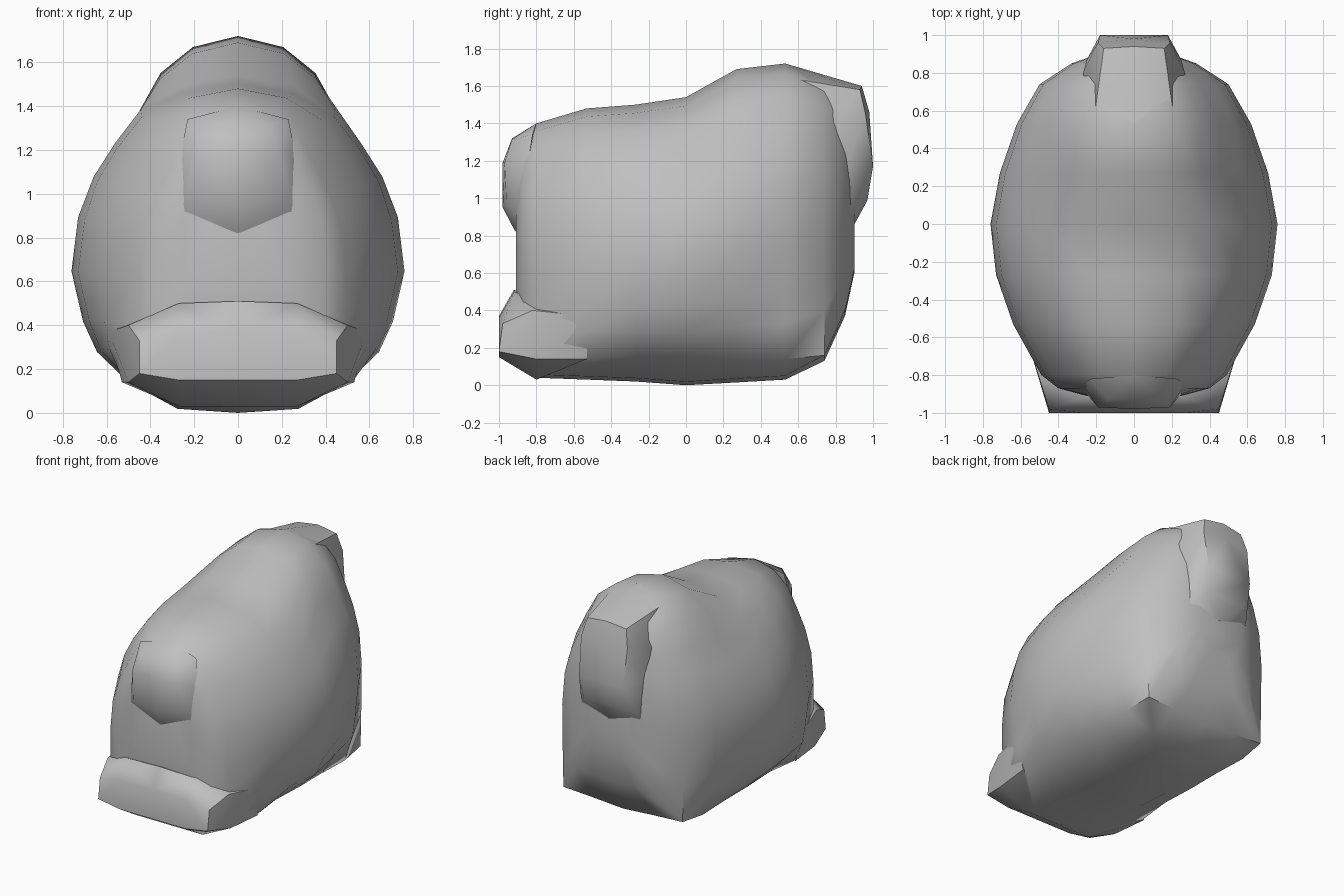
import bpy, bmesh, math

cube = bpy.data.objects.get("Cube")
if cube:
    bpy.data.objects.remove(cube, do_unlink=True)

# Plain stone grey
stone = bpy.data.materials.new("stone_grey")
stone.use_nodes = True
GREY = (0.52, 0.52, 0.52, 1)
stone.diffuse_color = GREY
stone.node_tree.nodes["Principled BSDF"].inputs["Base Color"].default_value = GREY


def finish(bm, name, angle):
    bmesh.ops.recalc_face_normals(bm, faces=bm.faces)
    mesh = bpy.data.meshes.new(name)
    bm.to_mesh(mesh)
    bm.free()
    obj = bpy.data.objects.new(name, mesh)
    mesh.materials.append(stone)
    bpy.context.collection.objects.link(obj)
    bpy.ops.object.select_all(action='DESELECT')
    obj.select_set(True)
    bpy.context.view_layer.objects.active = obj
    bpy.ops.object.shade_smooth_by_angle(angle=math.radians(angle))
    return obj


def hull(name, points, angle=42):
    """Convex lump from points mirrored across x."""
    bm = bmesh.new()
    for x, y, z in points:
        for side in ((1, -1) if x else (1,)):
            bm.verts.new((side * x, y, z))
    result = bmesh.ops.convex_hull(bm, input=bm.verts)
    loose = set(result["geom_interior"]) | set(result["geom_unused"])
    bmesh.ops.delete(bm, geom=[v for v in loose if isinstance(v, bmesh.types.BMVert)], context='VERTS')
    return finish(bm, name, angle)


# Half section: share of the half width, share of the height
SECTION = [(0, 0), (.36, .012), (.66, .09), (.84, .18), (.93, .27), (1, .42),
           (.96, .58), (.88, .7), (.76, .8), (.6, .9), (.35, .97), (0, 1)]
CORNER = 2
SHOULDER = 7

# Stations along y: y, half width, bottom corner x and z, bottom z, top z, shoulder width factor
STATIONS = [
    (-.91, .25, .22, .46, .42, 1.22, 1),
    (-.87, .40, .38, .3, .25, 1.32, .95),
    (-.8, .49, .48, .14, .04, 1.40, .95),
    (-.53, .64, .52, .14, .03, 1.48, 1),
    (-.27, .73, .5, .15, .02, 1.50, 1),
    (0, .76, .5, .14, 0, 1.54, .97),
    (.27, .71, .5, .14, .015, 1.69, .84),
    (.53, .62, .51, .14, .03, 1.72, .95),
    (.74, .5, .49, .16, .13, 1.65, .95),
    (.85, .33, .3, .4, .37, 1.55, .9),
    (.9, .19, .15, .62, .6, 1.40, 1),
]


def ring(bm, y, width, corner_x, corner_z, bottom, top, shoulder):
    half = []
    for i, (fx, fz) in enumerate(SECTION):
        x, z = fx * width, bottom + fz * (top - bottom)
        if i == CORNER:
            x, z = corner_x, corner_z
        elif i == CORNER - 1:
            x = corner_x * .55
        elif i == CORNER + 1:
            x = max(x, corner_x + (width - corner_x) * .55)
        elif i == CORNER + 2:
            x = max(x, corner_x + (width - corner_x) * .75)
        elif i == SHOULDER:
            x *= (1 + shoulder) / 2
        elif i > SHOULDER:
            x *= shoulder
        half.append((x, z))
    loop = half + [(-x, z) for x, z in half[-2:0:-1]]
    return [bm.verts.new((x, y, z)) for x, z in loop]


# Main boulder: rings lofted from front to back
bm = bmesh.new()
rings = [ring(bm, *s) for s in STATIONS]
count = len(rings[0])
for a, b in zip(rings, rings[1:]):
    for i in range(count):
        j = (i + 1) % count
        bm.faces.new((a[i], a[j], b[j], b[i]))
for end in (rings[0], rings[-1]):
    bm.faces.new(end)
finish(bm, "boulder_body", 46)

# Step jutting out along the foot of the front
hull("front_ledge", [
    (.45, -1, .18), (.45, -.98, .33), (.27, -1, .15), (0, -1, .15),
    (.27, -1, .36), (0, -1, .37), (.5, -.8, .14), (.5, -.82, .4),
    (.27, -.92, .5), (0, -.92, .51), (.27, -.8, .03), (0, -.8, .03),
    (.53, -.53, .14), (.59, -.53, .37)])

# Blunt knob in the upper middle of the front
hull("front_knob", [
    (.19, -.96, .97), (0, -.98, .95), (.19, -.97, 1.19), (0, -.98, 1.19),
    (.14, -.93, 1.315), (0, -.93, 1.32), (.26, -.89, .9), (0, -.912, .82),
    (.23, -.82, 1.34), (0, -.8, 1.4), (.27, -.85, 1.15)])

# Ridge end overhanging the back
hull("back_knob", [
    (0, .53, 1.72), (.22, .5, 1.65), (0, .94, 1.6), (.16, .93, 1.58),
    (.19, .96, 1.45), (0, .98, 1.46), (.18, 1, 1.17), (0, 1, 1.17),
    (.16, .97, .99), (0, .96, .97), (.25, .87, .9), (0, .9, .86),
    (.27, .8, 1.4), (.25, .87, 1.2)])
